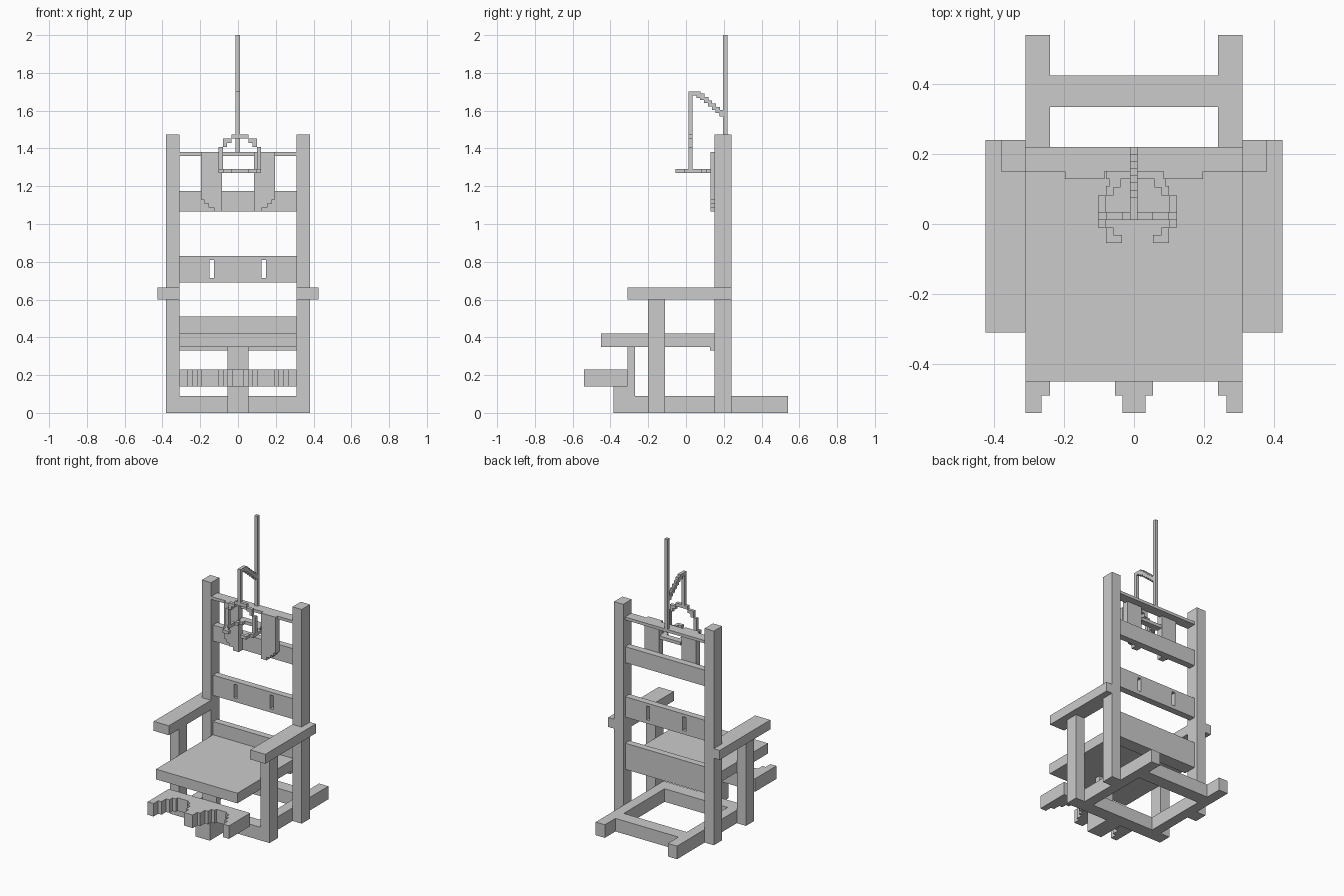
import bpy, bmesh
from mathutils import Vector


def box_into(bm, x0, x1, y0, y1, z0, z1):
    ret = bmesh.ops.create_cube(bm, size=1)
    for v in ret["verts"]:
        v.co = Vector(((x0 + x1) / 2 + v.co.x * (x1 - x0),
                       (y0 + y1) / 2 + v.co.y * (y1 - y0),
                       (z0 + z1) / 2 + v.co.z * (z1 - z0)))


def finish(name, bm):
    bmesh.ops.recalc_face_normals(bm, faces=bm.faces)
    me = bpy.data.meshes.new(name)
    bm.to_mesh(me)
    bm.free()
    ob = bpy.data.objects.new(name, me)
    bpy.context.collection.objects.link(ob)
    return ob


def boxes(name, *dims):
    bm = bmesh.new()
    for d in dims:
        box_into(bm, *d)
    return finish(name, bm)


def mirrored(name, *dims, c=0.0):
    """Boxes plus their copies mirrored across x = c."""
    both = [d for d in dims] + [(2 * c - d[1], 2 * c - d[0], *d[2:]) for d in dims]
    return boxes(name, *both)


def prism(name, pts, depth):
    """Extrude a closed outline of 3D points along a vector."""
    bm = bmesh.new()
    f = bm.faces.new([bm.verts.new(p) for p in pts])
    ext = bmesh.ops.extrude_face_region(bm, geom=[f], use_keep_orig=True)
    bmesh.ops.translate(bm, vec=depth,
                        verts=[g for g in ext["geom"] if isinstance(g, bmesh.types.BMVert)])
    return finish(name, bm)


# Main frame
mirrored("back_post", (0.31, 0.38, 0.15, 0.24, 0, 1.475))
mirrored("arm_leg", (0.31, 0.38, -0.20, -0.11, 0, 0.60))
mirrored("armrest", (0.31, 0.425, -0.31, 0.24, 0.60, 0.665))
boxes("seat", (-0.31, 0.31, -0.45, 0.17, 0.35, 0.42))

# Base rails and cross bars
mirrored("base_rail", (0.24, 0.31, -0.20, 0.54, 0, 0.09))
boxes("base_cross_bar", (-0.24, 0.24, 0.335, 0.425, 0, 0.09),
      (-0.24, 0.24, -0.20, -0.11, 0, 0.09))
boxes("centre_rail", (-0.055, 0.055, -0.385, -0.20, 0, 0.09))
boxes("footrest_post", (-0.055, 0.055, -0.385, -0.31, 0.09, 0.14),
      (-0.055, 0.055, -0.31, -0.27, 0.09, 0.35))

# Leg rest board with two stepped ankle notches
half = [(0.033, -0.54), (0.033, -0.49), (0.055, -0.49), (0.055, -0.44),
        (0.08, -0.44), (0.08, -0.405), (0.105, -0.405), (0.105, -0.385),
        (0.19, -0.385), (0.19, -0.405), (0.215, -0.405), (0.215, -0.44),
        (0.24, -0.44), (0.24, -0.49), (0.265, -0.49), (0.265, -0.54),
        (0.31, -0.54), (0.31, -0.31)]
outline = half + [(-x, y) for x, y in reversed(half)]
prism("leg_rest", [(x, y, 0.14) for x, y in outline], (0, 0, 0.09))

# Back slats
Y0, Y1 = 0.172, 0.218
boxes("lower_slat", (-0.31, 0.31, Y0, Y1, 0.33, 0.51),
      (-0.31, 0.31, 0.127, Y0, 0.33, 0.35))
boxes("upper_slat", (-0.31, 0.31, Y0, Y1, 1.065, 1.175))
boxes("top_plate", (-0.31, 0.31, 0.15, 0.22, 1.36, 1.38))
# Middle slat with two strap slots
boxes("slotted_slat", (-0.31, 0.31, Y0, Y1, 0.69, 0.715),
      (-0.31, 0.31, Y0, Y1, 0.81, 0.83),
      (-0.31, -0.152, Y0, Y1, 0.715, 0.81),
      (-0.127, 0.124, Y0, Y1, 0.715, 0.81),
      (0.149, 0.31, Y0, Y1, 0.715, 0.81))

# Head pads with stepped lower outer corner
pad = [(0.085, 1.38), (0.197, 1.38), (0.197, 1.13), (0.18, 1.13), (0.18, 1.108),
       (0.157, 1.108), (0.157, 1.087), (0.128, 1.087), (0.128, 1.065), (0.085, 1.065)]
for side in (-1, 1):
    prism("head_pad", [(side * x, 0.129, z) for x, z in pad], (0, Y0 - 0.129, 0))

# Mast and stepped bracket carrying the headpiece
MX0, MX1 = -0.012, 0.01
boxes("mast", (MX0, MX1, 0.197, 0.22, 1.38, 2.0))
steps = [(MX0, MX1, 0.075 + i * 0.0205, 0.0975 + i * 0.0205,
          1.657 - i * 0.0175, 1.69 - i * 0.0175) for i in range(6)]
boxes("bracket", (MX0, MX1, 0.012, 0.075, 1.68, 1.702),
      (MX0, MX1, 0.012, 0.034, 1.475, 1.68),
      (MX0, MX1, 0.055, 0.077, 1.667, 1.702), *steps)

# Headpiece arch
C = 0.01
A = (0.012, 0.034)
boxes("arch_top", (-0.035, 0.055, *A, 1.452, 1.475))
mirrored("arch_side", (0.055, 0.10, *A, 1.43, 1.452),
         (0.078, 0.10, *A, 1.407, 1.43),
         (0.10, 0.123, *A, 1.29, 1.407), c=C)

# Open head ring
R = (1.27, 1.292)
boxes("ring_back", (-0.08, 0.10, 0.129, 0.152, *R), (-0.08, 0.08, 0.129, Y0, *R))
mirrored("ring_side", (0.10, 0.123, -0.01, 0.082, *R),
         (0.078, 0.10, 0.082, 0.108, *R),
         (0.058, 0.09, 0.105, 0.13, *R),
         (0.078, 0.10, -0.055, -0.01, *R),
         (0.055, 0.078, -0.055, -0.032, *R), c=C)
